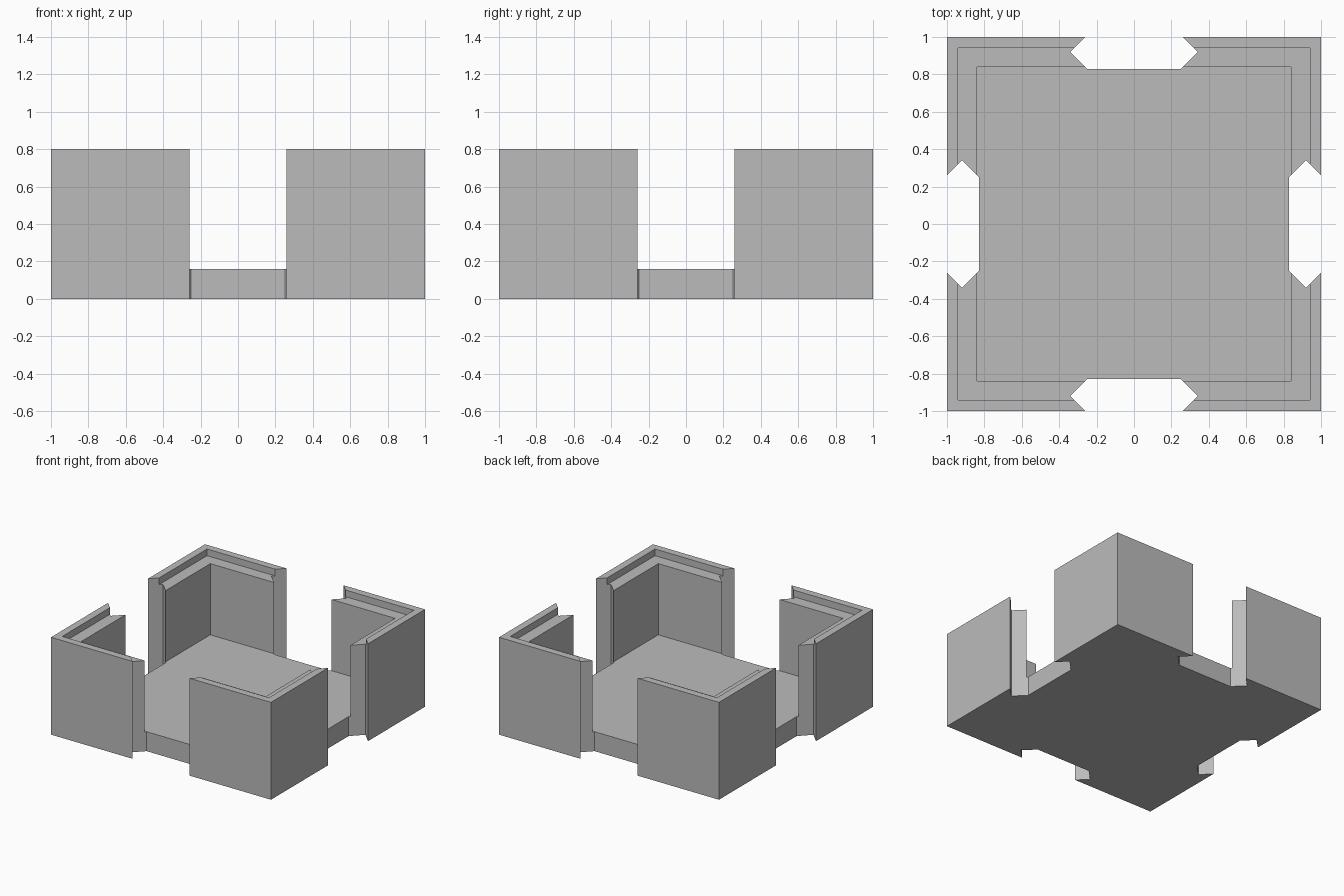
import bpy
import bmesh
from math import radians
from mathutils import Matrix

if "Cube" in bpy.data.objects:
    bpy.data.objects.remove(bpy.data.objects["Cube"], do_unlink=True)

HEIGHT, FLOOR, LEDGE = 0.8, 0.16, 0.745
INNER, RIM = 0.84, 0.94

grey = bpy.data.materials.new("plain grey")
grey.use_nodes = True
colour = (0.5, 0.5, 0.5, 1)
grey.diffuse_color = colour
grey.node_tree.nodes["Principled BSDF"].inputs["Base Color"].default_value = colour


def prism(name, outline, bottom, top, turn=0):
    """Extrude a flat outline upwards, turned about z."""
    bm = bmesh.new()
    base = bm.faces.new([bm.verts.new((x, y, bottom)) for x, y in outline])
    grown = bmesh.ops.extrude_face_region(bm, geom=[base])["geom"]
    for v in grown:
        if isinstance(v, bmesh.types.BMVert):
            v.co.z = top
    bmesh.ops.recalc_face_normals(bm, faces=bm.faces)
    bm.transform(Matrix.Rotation(radians(turn), 4, 'Z'))
    mesh = bpy.data.meshes.new(name)
    bm.to_mesh(mesh)
    bm.free()
    mesh.materials.append(grey)
    obj = bpy.data.objects.new(name, mesh)
    bpy.context.collection.objects.link(obj)
    return obj


def square(r):
    return [(-r, -r), (r, -r), (r, r), (-r, r)]


# Solid block for floor and walls
tray = prism("open_tray", square(1), 0, HEIGHT)

# Cavity and stepped ledge below the rim
cutters = [prism("cavity_cutter", square(INNER), FLOOR, 1),
           prism("ledge_cutter", square(RIM), LEDGE, 1.1)]

# Gap in the middle of each side, with V grooves in the wall ends
half = [(0.25, 0.83), (0.34, 0.92), (0.26, 1), (0.26, 1.1)]
gap = half + [(-x, y) for x, y in reversed(half)]
for i in range(4):
    cutters.append(prism("side_gap_cutter", gap, -0.1, 1.2, 90 * i))

for cutter in cutters:
    cutter.hide_render = True
    mod = tray.modifiers.new(cutter.name, 'BOOLEAN')
    mod.operation = 'DIFFERENCE'
    mod.solver = 'EXACT'
    mod.object = cutter

# Apply the cuts and remove the helpers
bpy.context.view_layer.update()
graph = bpy.context.evaluated_depsgraph_get()
result = bpy.data.meshes.new_from_object(tray.evaluated_get(graph))
tray.modifiers.clear()
tray.data = result
for cutter in cutters:
    bpy.data.objects.remove(cutter, do_unlink=True)
